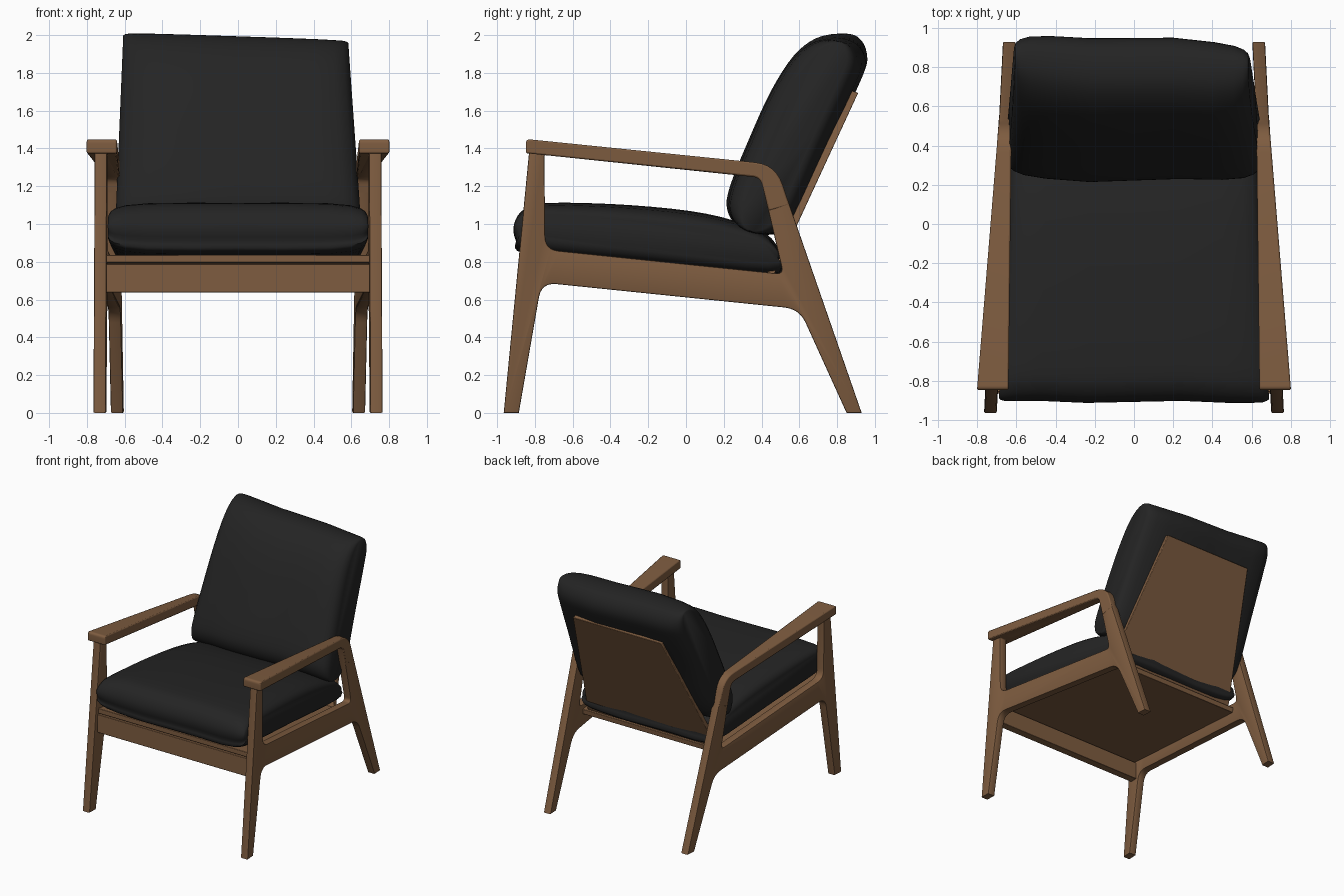
import bpy, bmesh, math
from mathutils import Vector

cube = bpy.data.objects.get("Cube")
if cube:
    bpy.data.objects.remove(cube)


def material(name, rgb):
    m = bpy.data.materials.new(name)
    m.use_nodes = True
    m.diffuse_color = (*rgb, 1)
    m.node_tree.nodes["Principled BSDF"].inputs["Base Color"].default_value = (*rgb, 1)
    return m


WOOD = material("walnut brown", (0.21, 0.108, 0.051))
FABRIC = material("charcoal black", (0.0175, 0.0175, 0.0175))


def add_object(name, bm, mat, smooth=30, bevel=0, mirror=False):
    bmesh.ops.recalc_face_normals(bm, faces=bm.faces)
    me = bpy.data.meshes.new(name)
    bm.to_mesh(me)
    bm.free()
    me.materials.append(mat)
    ob = bpy.data.objects.new(name, me)
    bpy.context.collection.objects.link(ob)
    bpy.ops.object.select_all(action='DESELECT')
    ob.select_set(True)
    bpy.context.view_layer.objects.active = ob
    bpy.ops.object.shade_smooth_by_angle(angle=math.radians(smooth))
    if mirror:
        ob.modifiers.new("Mirror", 'MIRROR').use_bisect_axis[0] = False
    if bevel:
        b = ob.modifiers.new("Bevel", 'BEVEL')
        b.width, b.segments = bevel, 2
        b.limit_method, b.angle_limit = 'ANGLE', math.radians(50)
    return ob


def rounded(corners, steps=6):
    """Closed outline from (y, z, fillet length) corners."""
    out = []
    for i, (y, z, r) in enumerate(corners):
        p = Vector((y, z))
        a = Vector(corners[i - 1][:2]) - p
        b = Vector(corners[(i + 1) % len(corners)][:2]) - p
        if not r:
            out.append(p)
            continue
        s, e = p + a.normalized() * r, p + b.normalized() * r
        for k in range(steps + 1):
            t = k / steps
            out.append(s * (1 - t) ** 2 + p * 2 * t * (1 - t) + e * t * t)
    return out


def smooth_loop(points, steps=4):
    """Closed Catmull-Rom outline through the points."""
    n, out = len(points), []
    ps = [Vector(p) for p in points]
    for i in range(n):
        a, b, c, d = (ps[(i + k) % n] for k in (-1, 0, 1, 2))
        for k in range(steps):
            t = k / steps
            out.append(0.5 * (2 * b + (c - a) * t + (2 * a - 5 * b + 4 * c - d) * t * t
                              + (3 * b - a - 3 * c + d) * t ** 3))
    return out


def frame_x(y):
    """Side frames converge toward the back."""
    return 0.684 - 0.051 * y


def prism(outline, span):
    """Extrude a (y, z) outline in x; span(y, z) gives the two x limits."""
    bm = bmesh.new()
    caps = [[bm.verts.new((span(y, z)[s], y, z)) for y, z in outline] for s in (0, 1)]
    for cap in caps:
        bm.faces.new(cap)
    for i in range(len(outline)):
        bm.faces.new((caps[0][i - 1], caps[0][i], caps[1][i], caps[1][i - 1]))
    return bm


# Side frames: legs, rail and arm core as one outline with an opening
outer = [(-0.965, 0, 0), (-0.885, 0, 0), (-0.765, 0.69, 0.08), (0.60, 0.55, 0.08),
         (0.85, 0, 0), (0.93, 0, 0), (0.475, 1.312, 0.11), (-0.825, 1.44, 0)]
opening = [(-0.75, 1.365, 0.01), (-0.745, 0.865, 0.07), (0.515, 0.735, 0.04),
           (0.395, 1.245, 0.04)]
curve = bpy.data.curves.new("frame_outline", 'CURVE')
curve.dimensions, curve.fill_mode = '2D', 'BOTH'
edge = 0.007
curve.extrude, curve.bevel_depth, curve.offset = 0.0325 - edge, edge, -edge
curve.bevel_resolution = 1
for corners in (outer, opening):
    pts = rounded(corners)
    sp = curve.splines.new('POLY')
    sp.points.add(len(pts) - 1)
    for sp_pt, p in zip(sp.points, pts):
        sp_pt.co = (p.x, p.y, 0, 1)
    sp.use_cyclic_u = True
helper = bpy.data.objects.new("frame_outline", curve)
bpy.context.collection.objects.link(helper)
mesh = bpy.data.meshes.new_from_object(
    helper.evaluated_get(bpy.context.evaluated_depsgraph_get()))
bpy.data.objects.remove(helper)
bm = bmesh.new()
bm.from_mesh(mesh)
bpy.data.meshes.remove(mesh)
bmesh.ops.remove_doubles(bm, verts=bm.verts, dist=0.0001)
for v in bm.verts:
    y, z, x = v.co
    v.co = (x + frame_x(y), y, z)
add_object("side_frames", bm, WOOD, mirror=True)

# Armrests: wide at the front, blending into the rear legs
arm = rounded([(-0.848, 1.375, 0.01), (-0.848, 1.45, 0.025), (0.475, 1.315, 0.11),
               (0.548, 1.10, 0), (0.438, 1.07, 0), (0.393, 1.247, 0.04)])


def arm_span(y, z):
    grow = max(0, (0.5 - y) / 1.35)
    mid, half = frame_x(y) - 0.006 * grow, 0.0335 + 0.047 * grow
    return mid - half, mid + half


add_object("armrests", prism(arm, arm_span), WOOD, bevel=0.008, mirror=True)


def panel_span(y, z):
    half = frame_x(y) - 0.03
    return -half, half


# Front apron and sloping seat deck
apron = [Vector(p) for p in ((-0.865, 0.637), (-0.865, 0.789), (-0.80, 0.783), (-0.80, 0.637))]
add_object("front_apron", prism(apron, panel_span), WOOD, bevel=0.004)
deck = [Vector(p) for p in ((-0.858, 0.796), (-0.858, 0.837), (0.47, 0.70), (0.465, 0.657))]
add_object("seat_deck", prism(deck, panel_span), WOOD, bevel=0.004)

# Leaning back panel, narrower at the top
back = [Vector(p) for p in ((0.44, 0.675), (0.405, 0.69), (0.875, 1.705), (0.912, 1.695))]


def back_span(y, z):
    half = 0.60 - 0.19 * (z - 0.68) / 1.02
    return -half, half


add_object("back_panel", prism(back, back_span), WOOD, bevel=0.005)


def cushion(name, points, centre, angle, stations, warp):
    """Loft a (y, z) section across x, thinning it toward the sides."""
    axis = Vector((math.cos(angle), math.sin(angle)))
    normal = Vector((-axis.y, axis.x))
    c = Vector(centre)
    section = smooth_loop(points)
    full = [(-f, l, t) for f, l, t in stations] + [s for s in reversed(stations) if s[0] > 0]
    bm, rings = bmesh.new(), []
    for f, l, t in full:
        ring = []
        for p in section:
            d = p - c
            q = c + axis * d.dot(axis) * l + normal * d.dot(normal) * t
            ring.append(bm.verts.new(warp(f, q.x, q.y)))
        rings.append(ring)
    for a, b in zip(rings, rings[1:]):
        for i in range(len(section)):
            bm.faces.new((a[i - 1], a[i], b[i], b[i - 1]))
    bm.faces.new(rings[0])
    bm.faces.new(rings[-1])
    add_object(name, bm, FABRIC, smooth=60)


# Seat cushion
cushion("seat_cushion",
        [(-0.83, 0.84), (-0.895, 0.91), (-0.905, 1.0), (-0.85, 1.08), (-0.72, 1.112),
         (-0.3, 1.10), (0.1, 1.055), (0.38, 0.97), (0.48, 0.88), (0.495, 0.80),
         (0.44, 0.72), (-0.2, 0.78)],
        (-0.2, 0.93), math.radians(-6),
        [(1, 0.98, 0.5), (0.985, 0.99, 0.66), (0.95, 1, 0.78), (0.87, 1, 0.9),
         (0.7, 1, 0.98), (0.35, 1, 1), (0, 1, 0.99)],
        lambda f, y, z: (f * (0.645 - 0.05 * y), y + 0.006 * math.sin(6 * f), z))


# Back cushion, slumping slightly to one side
def back_warp(f, y, z):
    up = max(0, (z - 1.1) / 0.9)
    x = f * (0.645 - 0.05 * up) - 0.012 * up
    return (x, y - 0.022 * f * up + 0.008 * math.sin(5 * f), z - up * 0.02 * (f + 0.4))


cushion("back_cushion",
        [(0.40, 0.945), (0.28, 0.99), (0.225, 1.08), (0.24, 1.2), (0.33, 1.43),
         (0.45, 1.70), (0.57, 1.89), (0.69, 1.985), (0.81, 2.0), (0.91, 1.96),
         (0.95, 1.86), (0.90, 1.72), (0.75, 1.40), (0.59, 1.04), (0.51, 0.96)],
        (0.59, 1.46), math.radians(65),
        [(1, 0.985, 0.5), (0.985, 0.995, 0.64), (0.95, 1, 0.76), (0.87, 1, 0.88),
         (0.7, 1, 0.96), (0.35, 1, 1), (0, 1, 1)],
        back_warp)
